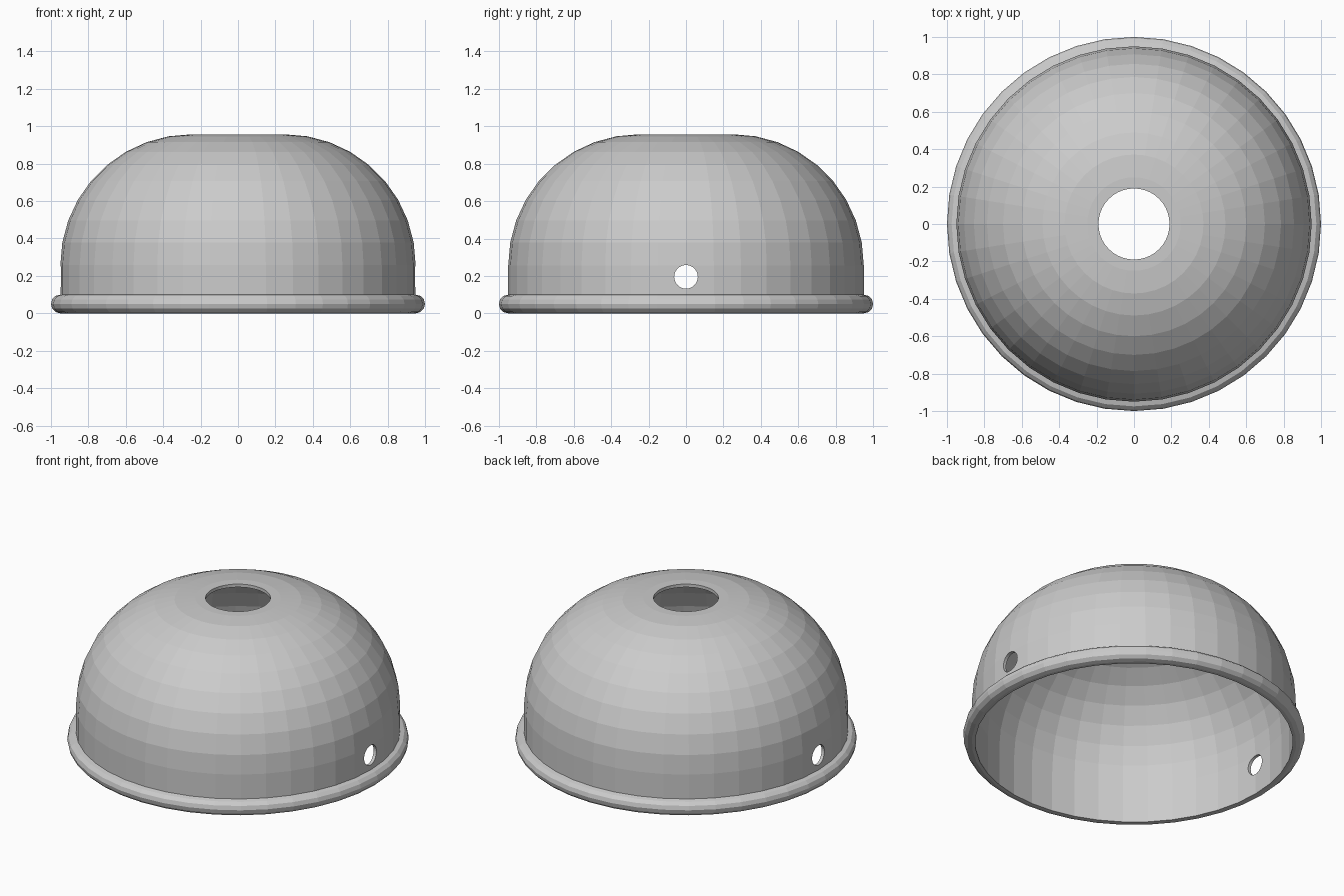
import bpy
import bmesh
from math import sin, cos, pi, radians

SEGMENTS = 40
WALL = 0.02

if "Cube" in bpy.data.objects:
    bpy.data.objects.remove(bpy.data.objects["Cube"], do_unlink=True)

metal = bpy.data.materials.new("plain grey")
grey = (0.6, 0.6, 0.6, 1)
metal.diffuse_color = grey
metal.use_nodes = True
metal.node_tree.nodes["Principled BSDF"].inputs["Base Color"].default_value = grey


def lathe(name, profile):
    """Turn a closed (radius, height) profile around the z axis."""
    bm = bmesh.new()
    rings = []
    for i in range(SEGMENTS):
        a = 2 * pi * i / SEGMENTS
        rings.append([bm.verts.new((r * cos(a), r * sin(a), z)) for r, z in profile])
    n = len(profile)
    for i in range(SEGMENTS):
        here, there = rings[i], rings[(i + 1) % SEGMENTS]
        for j in range(n):
            k = (j + 1) % n
            bm.faces.new((here[j], there[j], there[k], here[k]))
    bmesh.ops.recalc_face_normals(bm, faces=bm.faces)
    mesh = bpy.data.meshes.new(name)
    bm.to_mesh(mesh)
    bm.free()
    mesh.materials.append(metal)
    obj = bpy.data.objects.new(name, mesh)
    bpy.context.collection.objects.link(obj)
    return obj


def shoulder(radius):
    """Quarter round from the straight wall up to the flat crown."""
    angles = [radians(10 * i) for i in range(10)]
    return [(0.25 + radius * cos(a), 0.257 + radius * sin(a)) for a in angles]


# Dome shell: outer skin up to the crown hole, inner skin back down
outer = [(0.95, 0)] + shoulder(0.70) + [(0.19, 0.957)]
inner = [(0.95 - WALL, 0)] + shoulder(0.70 - WALL) + [(0.19, 0.957 - WALL)]
dome = lathe("dome", outer + inner[::-1])

# Rolled rim: half-round bead around the foot of the dome
bead = [(0.95 + 0.05 * cos(a), 0.05 + 0.05 * sin(a))
        for a in (radians(-90 + 30 * i) for i in range(7))]
lathe("rolled_rim", bead + [(0.94, 0.1), (0.94, 0)])

# Pair of side holes drilled straight through along x
bpy.ops.mesh.primitive_cylinder_add(vertices=32, radius=0.063, depth=3,
                                    location=(0, 0, 0.195), rotation=(0, pi / 2, 0))
drill = bpy.context.object
drill.name = "hole_cutter"
drill.hide_render = True
drill.data.materials.append(metal)
cut = dome.modifiers.new("side_holes", 'BOOLEAN')
cut.operation = 'DIFFERENCE'
cut.solver = 'EXACT'
cut.object = drill
bpy.context.view_layer.objects.active = dome
bpy.ops.object.modifier_apply(modifier=cut.name)
bpy.data.objects.remove(drill, do_unlink=True)
